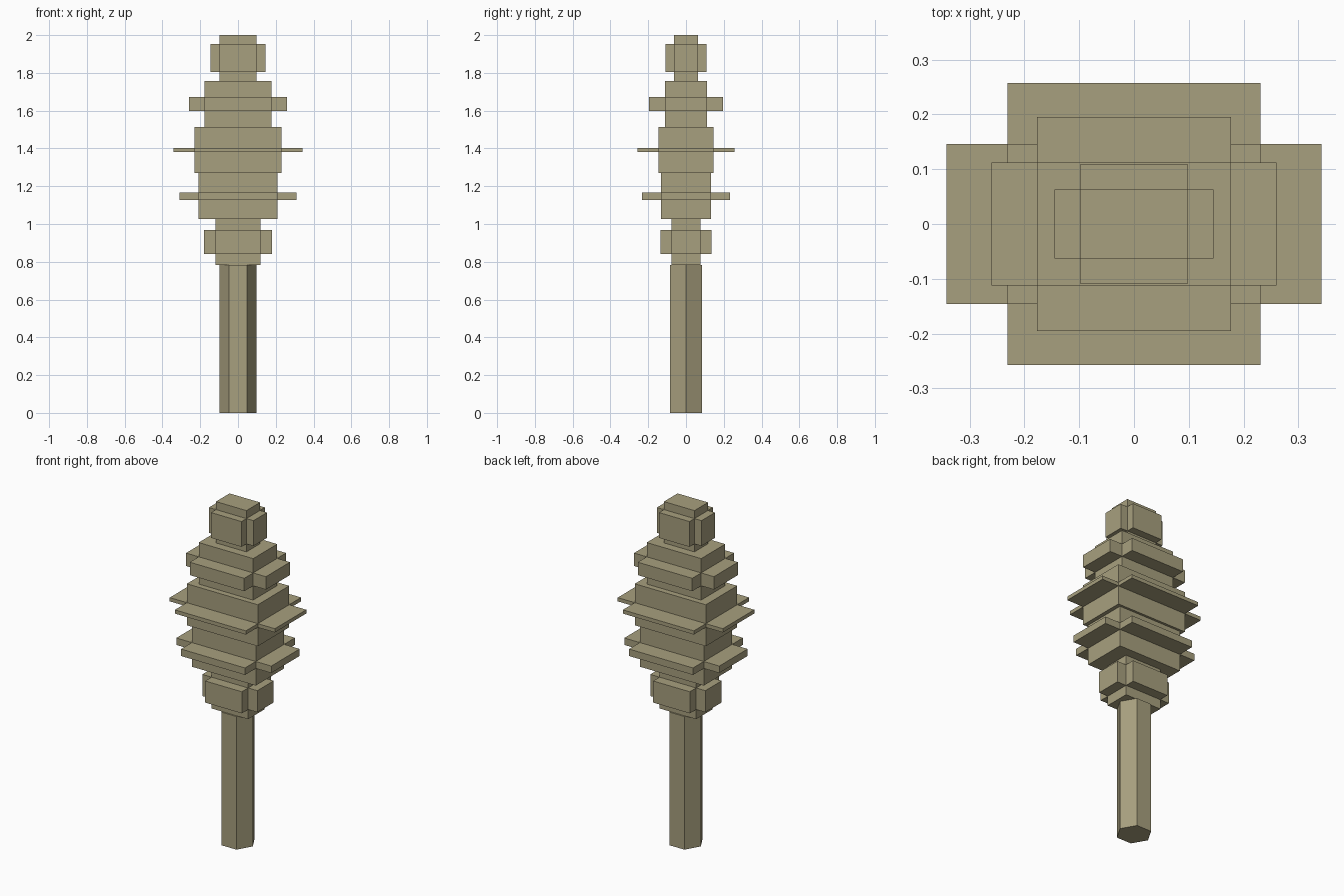
import bpy, bmesh
from mathutils import Matrix, Vector

if "Cube" in bpy.data.objects:
    bpy.data.objects.remove(bpy.data.objects["Cube"])

mat = bpy.data.materials.new("olive")
mat.diffuse_color = (0.39, 0.35, 0.21, 1)
mat.use_nodes = True
mat.node_tree.nodes["Principled BSDF"].inputs["Base Color"].default_value = mat.diffuse_color


def finish(name, bm):
    me = bpy.data.meshes.new(name)
    bm.to_mesh(me)
    bm.free()
    me.materials.append(mat)
    ob = bpy.data.objects.new(name, me)
    bpy.context.collection.objects.link(ob)
    return ob


def add_box(bm, hx, hy, z0, z1):
    m = Matrix.Translation((0, 0, (z0 + z1) / 2)) @ Matrix.Diagonal((2 * hx, 2 * hy, z1 - z0, 1))
    bmesh.ops.create_cube(bm, size=1, matrix=m)


# Trunk: six-sided post with corners on the x axis
TRUNK_TOP = 0.783
bm = bmesh.new()
bmesh.ops.create_cone(bm, cap_ends=True, segments=6, radius1=0.097, radius2=0.097,
                      depth=TRUNK_TOP, matrix=Matrix.Translation((0, 0, TRUNK_TOP / 2)))
# make sure the corners lie along x
if max(abs(v.co.x) for v in bm.verts) < max(abs(v.co.y) for v in bm.verts):
    bmesh.ops.rotate(bm, verts=bm.verts, cent=Vector(), matrix=Matrix.Rotation(0.5235988, 3, 'Z'))
finish("trunk", bm)

# Foliage tiers: core half sizes, reach of the side slabs, core z range, slab z range
tiers = [
    (0.119, 0.076, 0.179, 0.135, 0.783, 1.026, 0.840, 0.967),
    (0.208, 0.132, 0.309, 0.232, 1.026, 1.269, 1.127, 1.168),
    (0.231, 0.146, 0.342, 0.257, 1.269, 1.513, 1.380, 1.402),
    (0.177, 0.112, 0.260, 0.195, 1.513, 1.757, 1.597, 1.673),
    (0.099, 0.063, 0.145, 0.109, 1.757, 2.000, 1.804, 1.953),
]
for i, (cx, cy, rx, ry, z0, z1, s0, s1) in enumerate(tiers, 1):
    bm = bmesh.new()
    add_box(bm, cx, cy, z0, z1)   # core block
    add_box(bm, rx, cy, s0, s1)   # slab running left to right
    add_box(bm, cx, ry, s0, s1)   # slab running front to back
    finish(f"foliage_tier_{i}", bm)
